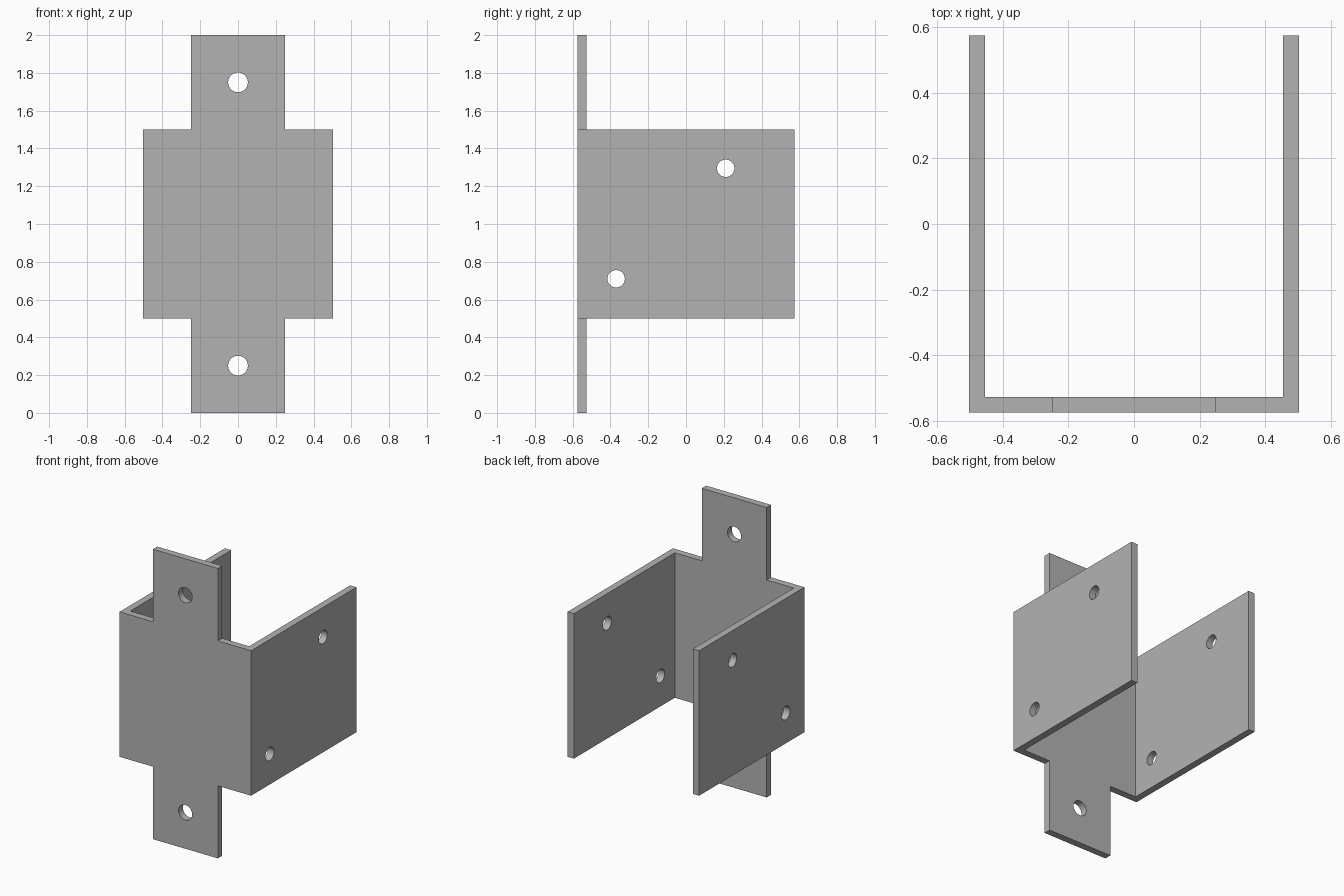
import bpy, bmesh, math
from mathutils import Matrix

if "Cube" in bpy.data.objects:
    bpy.data.objects.remove(bpy.data.objects["Cube"], do_unlink=True)

HALF_W, HALF_D, THICK = 0.502, 0.574, 0.048   # channel footprint and sheet thickness
TAB_W, LOW, HIGH, TOP = 0.248, 0.5, 1.5, 2.0  # tab half width and heights

steel = bpy.data.materials.new("grey_steel")
steel.use_nodes = True
colour = (0.45, 0.45, 0.45, 1)
steel.diffuse_color = colour
steel.node_tree.nodes["Principled BSDF"].inputs["Base Color"].default_value = colour


def make_object(name, bm):
    bmesh.ops.recalc_face_normals(bm, faces=bm.faces[:])
    mesh = bpy.data.meshes.new(name)
    bm.to_mesh(mesh)
    bm.free()
    mesh.materials.append(steel)
    obj = bpy.data.objects.new(name, mesh)
    bpy.context.collection.objects.link(obj)
    return obj


def extrude(bm, faces, height):
    new = bmesh.ops.extrude_face_region(bm, geom=faces, use_keep_orig=False)["geom"]
    verts = [g for g in new if isinstance(g, bmesh.types.BMVert)]
    bmesh.ops.translate(bm, verts=verts, vec=(0, 0, height))


# U-shaped channel: floor plan of two L halves and the strip under the tabs
bm = bmesh.new()
front, inner = -HALF_D, -HALF_D + THICK
for s in (-1, 1):
    plan = [(TAB_W, front), (HALF_W, front), (HALF_W, HALF_D),
            (HALF_W - THICK, HALF_D), (HALF_W - THICK, inner), (TAB_W, inner)]
    bm.faces.new([bm.verts.new((s * x, y, LOW)) for x, y in plan[::s]])
bm.faces.new([bm.verts.new((x, y, LOW)) for x, y in
              ((-TAB_W, front), (TAB_W, front), (TAB_W, inner), (-TAB_W, inner))])
bmesh.ops.remove_doubles(bm, verts=bm.verts[:], dist=0.0001)
plan_faces = bm.faces[:]
bmesh.ops.duplicate(bm, geom=bm.verts[:] + bm.edges[:] + plan_faces)
upper = [f for f in bm.faces if f not in plan_faces]
extrude(bm, upper, HIGH - LOW)
bmesh.ops.remove_doubles(bm, verts=bm.verts[:], dist=0.0001)
bmesh.ops.recalc_face_normals(bm, faces=bm.faces[:])

# Mounting tabs pulled up and down from the front plate
for z, length in ((HIGH, TOP - HIGH), (LOW, -LOW)):
    tab = [f for f in bm.faces if abs(f.normal.z) > 0.9 and len(f.verts) == 4
           and all(abs(v.co.z - z) < 0.001 for v in f.verts)]
    extrude(bm, tab, length)
bmesh.ops.dissolve_limit(bm, angle_limit=math.radians(1),
                         verts=bm.verts[:], edges=bm.edges[:])
bracket = make_object("bracket", bm)

# Drill cutters: two through the tabs, two straight through both side walls
bm = bmesh.new()


def drill(location, axis, radius, depth):
    matrix = Matrix.Translation(location) @ Matrix.Rotation(math.pi / 2, 4, axis)
    bmesh.ops.create_cone(bm, cap_ends=True, segments=48, radius1=radius,
                          radius2=radius, depth=depth, matrix=matrix)


for z in (0.25, 1.75):
    drill((0, front, z), "X", 0.052, 0.3)
for y, z in ((-0.37, 0.71), (0.21, 1.295)):
    drill((0, y, z), "Y", 0.046, 1.4)
cutter = make_object("hole_cutter", bm)
cutter.hide_render = True

# Cut the holes, then discard the cutter
holes = bracket.modifiers.new("holes", "BOOLEAN")
holes.operation = "DIFFERENCE"
holes.solver = "EXACT"
holes.object = cutter
bpy.ops.object.select_all(action="DESELECT")
bpy.context.view_layer.objects.active = bracket
bracket.select_set(True)
bpy.ops.object.modifier_apply(modifier=holes.name)
bpy.data.objects.remove(cutter, do_unlink=True)
bpy.ops.object.shade_smooth_by_angle(angle=math.radians(30))
